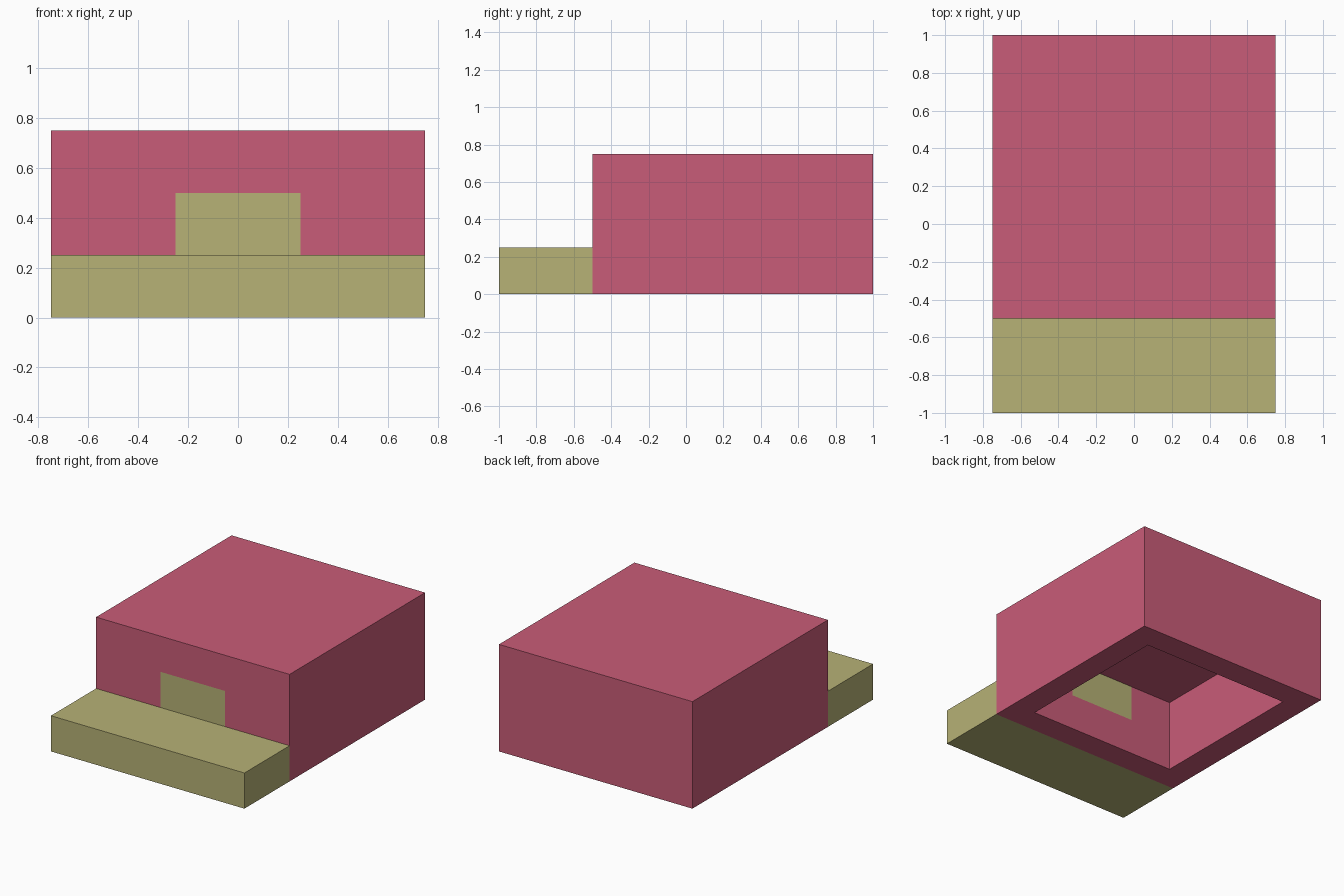
import bpy, bmesh
from mathutils import Vector, Matrix

if "Cube" in bpy.data.objects:
    bpy.data.objects.remove(bpy.data.objects["Cube"])


def material(name, rgb):
    def lin(c):
        c /= 255
        return c / 12.92 if c <= 0.04045 else ((c + 0.055) / 1.055) ** 2.4
    m = bpy.data.materials.new(name)
    m.diffuse_color = (*[lin(c) for c in rgb], 1)
    m.use_nodes = True
    m.node_tree.nodes["Principled BSDF"].inputs["Base Color"].default_value = m.diffuse_color
    return m


pink = material("rose_pink", (201, 92, 120))
olive = material("pale_olive", (183, 178, 118))


def box(lo, hi):
    lo, hi = Vector(lo), Vector(hi)
    bm = bmesh.new()
    bmesh.ops.create_cube(bm, size=1, matrix=Matrix.Translation((lo + hi) / 2)
                          @ Matrix.Diagonal((*(hi - lo), 1)))
    bm.normal_update()
    return bm


def finish(bm, name, mats):
    me = bpy.data.meshes.new(name)
    bm.to_mesh(me)
    bm.free()
    for m in mats:
        me.materials.append(m)
    ob = bpy.data.objects.new(name, me)
    bpy.context.collection.objects.link(ob)
    return ob


# Main block, hollowed from underneath
bm = box((-0.75, -0.5, 0), (0.75, 1, 0.75))
bottom = next(f for f in bm.faces if f.normal.z < -0.9)
bmesh.ops.inset_region(bm, faces=[bottom], thickness=0.25)
bottom = min((f for f in bm.faces if f.normal.z < -0.9),
             key=lambda f: (f.calc_center_median() - Vector((0, 0.25, 0))).length)
ceiling = bmesh.ops.extrude_discrete_faces(bm, faces=[bottom])["faces"][0]
bmesh.ops.translate(bm, verts=list(ceiling.verts), vec=(0, 0, 0.5))
bmesh.ops.recalc_face_normals(bm, faces=bm.faces[:])


def front_wall():
    bm.normal_update()
    return [f for f in bm.faces
            if abs(f.normal.y) > 0.9 and f.calc_center_median().y < -0.2]


# Cut the doorway outline into both sides of the front wall
for co, no in (((0, 0, 0.25), (0, 0, 1)), ((0, 0, 0.5), (0, 0, 1)),
               ((-0.25, 0, 0), (1, 0, 0)), ((0.25, 0, 0), (1, 0, 0))):
    faces = front_wall()
    geom = faces + list({e for f in faces for e in f.edges}) \
        + list({v for f in faces for v in f.verts})
    bmesh.ops.bisect_plane(bm, geom=geom, dist=1e-5, plane_co=co, plane_no=no)

# Colour the door faces, and open the part covered by the step
hidden = []
for f in front_wall():
    c = f.calc_center_median()
    if abs(c.x) < 0.25 and 0.25 < c.z < 0.5:
        f.material_index = 1
    if c.y < -0.45 and c.z < 0.25:
        hidden.append(f)
bmesh.ops.delete(bm, geom=hidden, context='FACES')
finish(bm, "main_block", [pink, olive])

# Front step, open where it meets the block
bm = box((-0.75, -1, 0), (0.75, -0.5, 0.25))
bmesh.ops.delete(bm, geom=[f for f in bm.faces if f.normal.y > 0.9], context='FACES')
finish(bm, "front_step", [olive])
